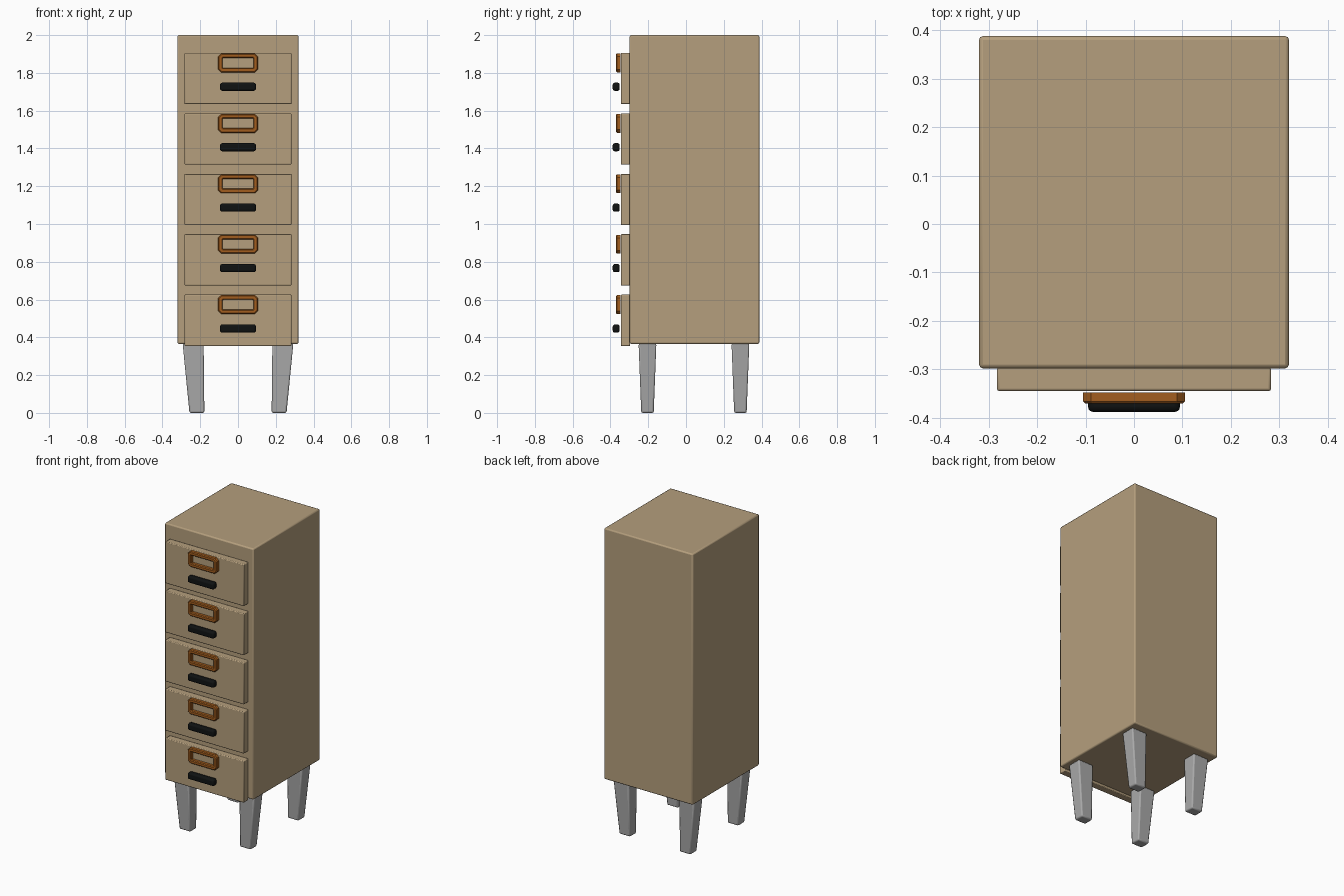
import bpy, bmesh
from math import radians

cube = bpy.data.objects.get("Cube")
if cube:
    bpy.data.objects.remove(cube, do_unlink=True)


def material(name, r, g, b):
    m = bpy.data.materials.new(name)
    m.use_nodes = True
    m.diffuse_color = (r, g, b, 1)
    m.node_tree.nodes["Principled BSDF"].inputs["Base Color"].default_value = (r, g, b, 1)
    return m


BEIGE = material("beige paint", 0.46, 0.345, 0.205)
COPPER = material("copper", 0.36, 0.11, 0.013)
BLACK = material("black metal", 0.005, 0.006, 0.006)
GREY = material("grey legs", 0.40, 0.40, 0.40)


def add_part(name, bm, mat, bevel=0, segments=2):
    bmesh.ops.recalc_face_normals(bm, faces=bm.faces)
    mesh = bpy.data.meshes.new(name)
    bm.to_mesh(mesh)
    bm.free()
    mesh.materials.append(mat)
    ob = bpy.data.objects.new(name, mesh)
    bpy.context.collection.objects.link(ob)
    if bevel:
        mod = ob.modifiers.new("soft edges", 'BEVEL')
        mod.width, mod.segments = bevel, segments
    bpy.ops.object.select_all(action='DESELECT')
    ob.select_set(True)
    bpy.context.view_layer.objects.active = ob
    bpy.ops.object.shade_smooth_by_angle(angle=radians(30))
    return ob


def loft(rings, closed=False):
    """Skin equal-length rings of points; cap the ends or join them up."""
    bm = bmesh.new()
    loops = [[bm.verts.new(p) for p in ring] for ring in rings]
    pairs = list(zip(loops, loops[1:]))
    if closed:
        pairs.append((loops[-1], loops[0]))
    else:
        bm.faces.new(loops[0])
        bm.faces.new(loops[-1])
    n = len(loops[0])
    for a, b in pairs:
        for i in range(n):
            j = (i + 1) % n
            bm.faces.new((a[i], a[j], b[j], b[i]))
    return bm


def rect(x0, x1, y0, y1, z):
    return [(x0, y0, z), (x1, y0, z), (x1, y1, z), (x0, y1, z)]


def box(name, x, y, z, mat, bevel, segments=2):
    rings = [rect(-x, x, y[0], y[1], h) for h in z]
    return add_part(name, loft(rings), mat, bevel, segments)


def clipped_ring(w, h, cut, y, zc):
    """Rectangle with clipped corners, standing upright at depth y."""
    corners = [(w - cut, -h), (w, cut - h), (w, h - cut), (w - cut, h),
               (cut - w, h), (-w, h - cut), (-w, cut - h), (cut - w, -h)]
    return [(x, y, zc + z) for x, z in corners]


# Cabinet
box("cabinet_body", 0.32, (-0.298, 0.388), (0.365, 2.0), BEIGE, 0.008)

# Drawers with label frame and pull
for i in range(5):
    top = 1.906 - 0.32 * i
    n = i + 1
    box(f"drawer_front_{n}", 0.283, (-0.345, -0.296), (top - 0.272, top), BEIGE, 0.005)
    box(f"drawer_pull_{n}", 0.095, (-0.388, -0.351), (top - 0.201, top - 0.158), BLACK, 0.011, 3)
    zc = top - 0.053
    front, back, e = -0.371, -0.348, 0.005
    frame = [clipped_ring(w, h, c, y, zc) for w, h, c, y in (
        (0.105, 0.050, 0.016, back),
        (0.105, 0.050, 0.016, front + e),
        (0.105 - e, 0.050 - e, 0.014, front),
        (0.081 + e, 0.026 + e, 0.005, front),
        (0.081, 0.026, 0.003, front + e),
        (0.081, 0.026, 0.003, back))]
    add_part(f"label_frame_{n}", loft(frame, closed=True), COPPER)

# Tapered legs, mirrored left and right
for side, s in (("left", 1), ("right", -1)):
    for end, y in (("front", -0.204), ("back", 0.288)):
        rings = [rect(s * 0.178, s * 0.257, y - 0.033, y + 0.033, 0),
                 rect(s * 0.182, s * 0.293, y - 0.047, y + 0.047, 0.367)]
        add_part(f"{end}_{side}_leg", loft(rings), GREY, 0.008)
